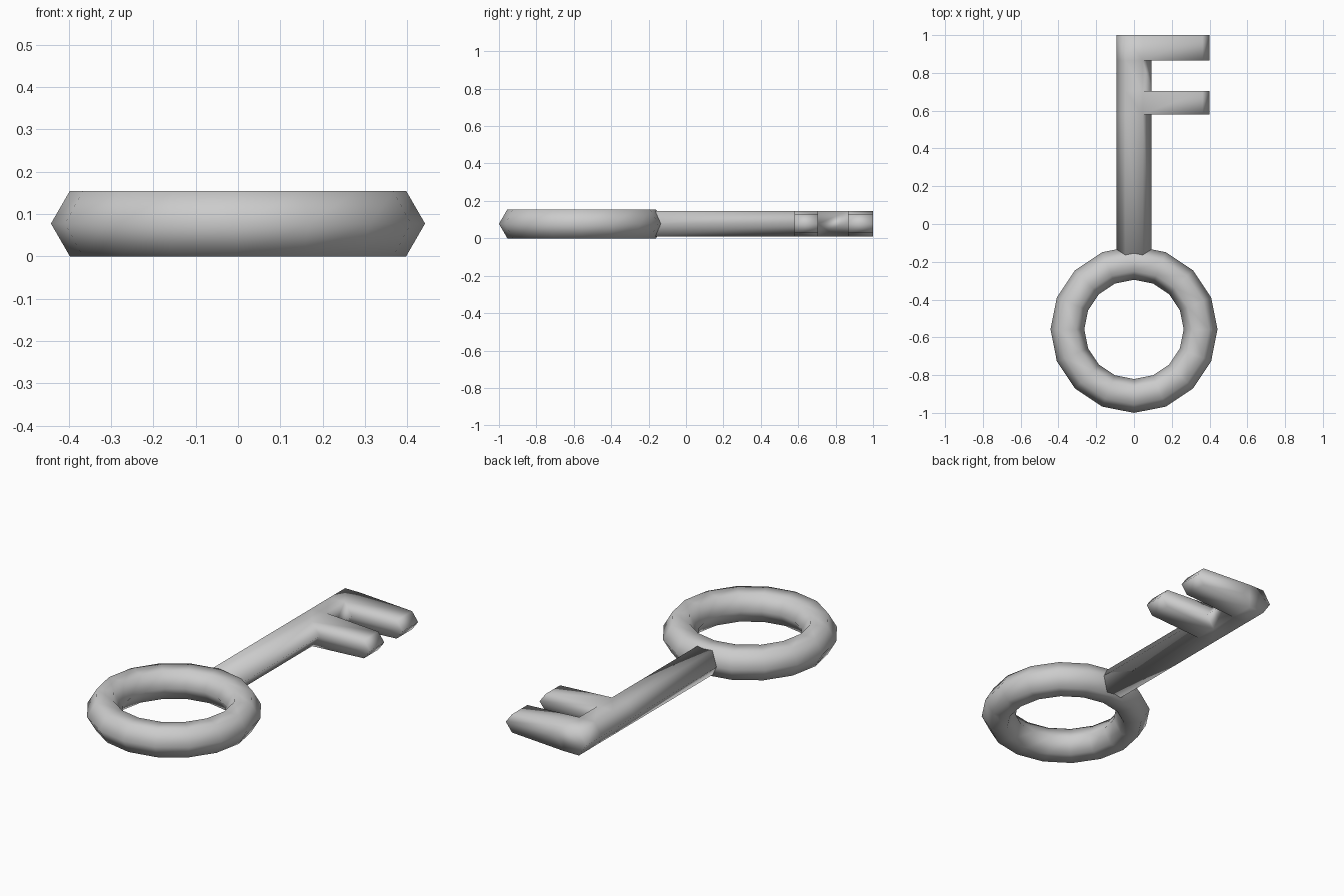
import bpy, bmesh, math

if "Cube" in bpy.data.objects:
    bpy.data.objects.remove(bpy.data.objects["Cube"])

ZC = 0.0775          # mid height of the key
BOW_Y = -0.558       # centre of the ring


def finish(bm, name):
    bmesh.ops.recalc_face_normals(bm, faces=bm.faces)
    for f in bm.faces:
        f.smooth = True
    me = bpy.data.meshes.new(name)
    bm.to_mesh(me)
    bm.free()
    ob = bpy.data.objects.new(name, me)
    bpy.context.collection.objects.link(ob)
    return ob


# ring handle: 16 segments, hexagonal tube
bpy.ops.mesh.primitive_torus_add(major_segments=16, minor_segments=6,
                                 major_radius=0.3525, minor_radius=0.0895,
                                 location=(0, BOW_Y, ZC))
bow = bpy.context.object
bow.name = "ring_handle"
bpy.ops.object.shade_smooth()

# shaft: hexagonal bar with loops where the teeth begin and end
HW, HH = 0.0925, 0.0675
profile = [(HW, 0), (HW / 2, HH), (-HW / 2, HH), (-HW, 0), (-HW / 2, -HH), (HW / 2, -HH)]
stations = [-0.2, 0.58, 0.705, 0.865, 1.0]

bm = bmesh.new()
loops = [[bm.verts.new((x, y, ZC + z)) for x, z in profile] for y in stations]
teeth = []
for i in range(len(loops) - 1):
    a, b = loops[i], loops[i + 1]
    faces = [bm.faces.new((a[k], a[(k + 1) % 6], b[(k + 1) % 6], b[k])) for k in range(6)]
    if i in (1, 3):
        teeth.append([faces[0], faces[5]])
bm.faces.new(loops[0])
bm.faces.new(loops[-1])

# teeth: pull the right side faces outward, slightly thinner at the tip
for pair in teeth:
    ext = bmesh.ops.extrude_face_region(bm, geom=pair)
    for v in [g for g in ext["geom"] if isinstance(g, bmesh.types.BMVert)]:
        v.co.x = 0.4 - (HW - v.co.x) * 0.8
        v.co.z = ZC + (v.co.z - ZC) * 0.74
    old = [f for f in pair if f.is_valid]
    if old:
        bmesh.ops.delete(bm, geom=old, context='FACES')

finish(bm, "shaft_with_teeth")
